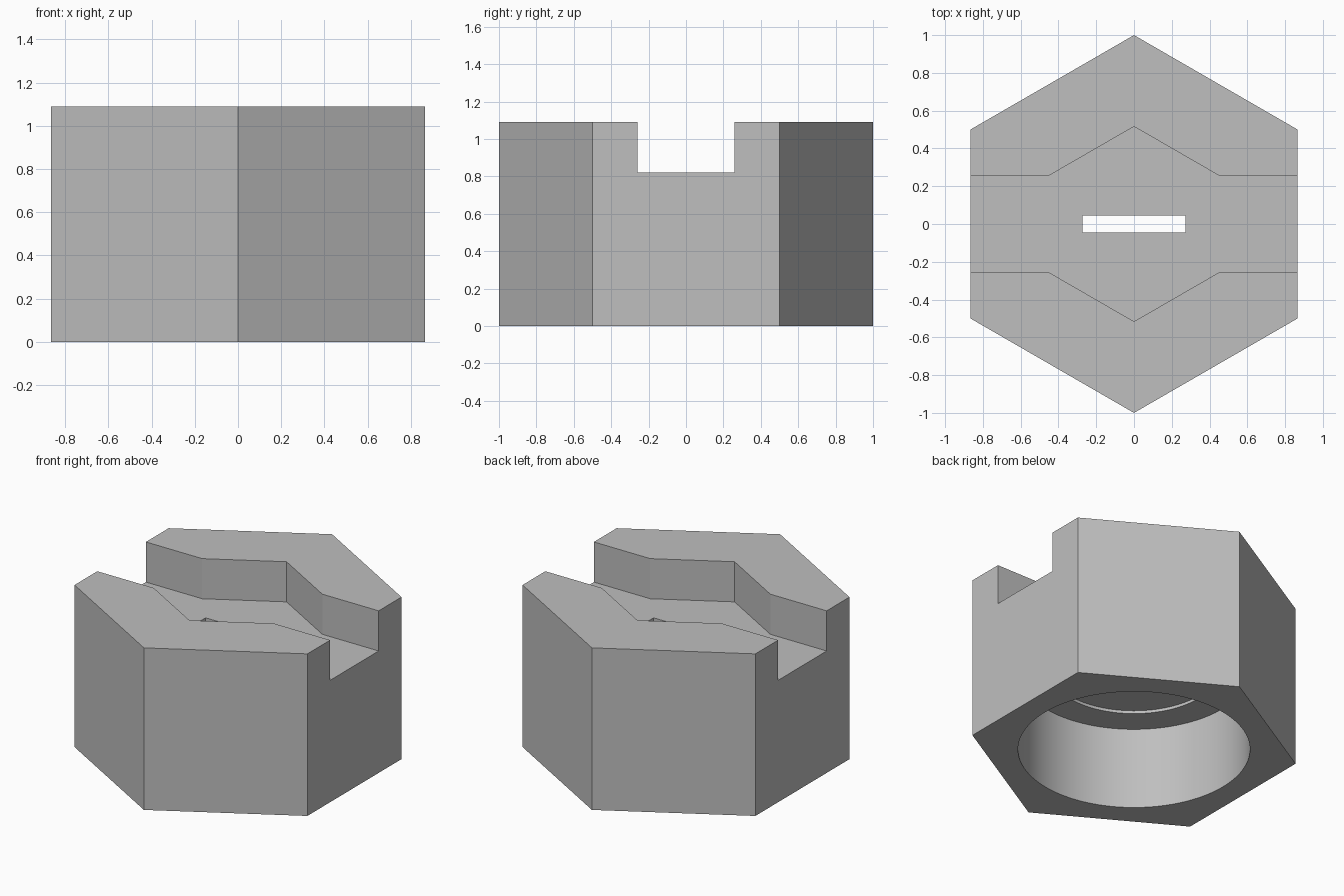
import bpy
import math

cube = bpy.data.objects.get("Cube")
if cube:
    bpy.data.objects.remove(cube, do_unlink=True)

grey = bpy.data.materials.new("plain grey")
grey.use_nodes = True
colour = (0.52, 0.52, 0.52, 1)
grey.diffuse_color = colour
grey.node_tree.nodes["Principled BSDF"].inputs["Base Color"].default_value = colour

HEIGHT = 1.09
FLOOR = 0.82       # floor of the top channel
BELOW, ABOVE = -0.2, 1.3


def prism(name, sides, radius, z0, z1):
    """Upright prism with corners on the y axis."""
    bpy.ops.mesh.primitive_cylinder_add(
        vertices=sides, radius=radius, depth=z1 - z0,
        location=(0, 0, (z0 + z1) / 2))
    obj = bpy.context.object
    obj.name = name
    obj.data.materials.append(grey)
    return obj


def box(name, width, length, z0, z1):
    bpy.ops.mesh.primitive_cube_add(size=1, location=(0, 0, (z0 + z1) / 2))
    obj = bpy.context.object
    obj.name = name
    obj.scale = (width, length, z1 - z0)
    bpy.ops.object.transform_apply(location=False, rotation=False, scale=True)
    obj.data.materials.append(grey)
    return obj


# Hexagonal body
body = prism("hex_body", 6, 1, 0, HEIGHT)

# Bore from below, shallow inner recess, top channel, hex pocket, through slot
cutters = [
    prism("bore_cutter", 128, 0.707, BELOW, 0.55),
    prism("recess_cutter", 128, 0.515, BELOW, 0.57),
    box("channel_cutter", 3, 0.516, FLOOR, ABOVE),
    prism("pocket_cutter", 6, 0.516, FLOOR, ABOVE),
    box("slot_cutter", 0.545, 0.09, BELOW, ABOVE),
]

bpy.ops.object.select_all(action="DESELECT")
body.select_set(True)
bpy.context.view_layer.objects.active = body
for cutter in cutters:
    cutter.hide_render = True
    mod = body.modifiers.new(cutter.name, "BOOLEAN")
    mod.operation = "DIFFERENCE"
    mod.solver = "EXACT"
    mod.object = cutter
    bpy.ops.object.modifier_apply(modifier=mod.name)
    bpy.data.objects.remove(cutter, do_unlink=True)

bpy.ops.object.shade_smooth_by_angle(angle=math.radians(25))
